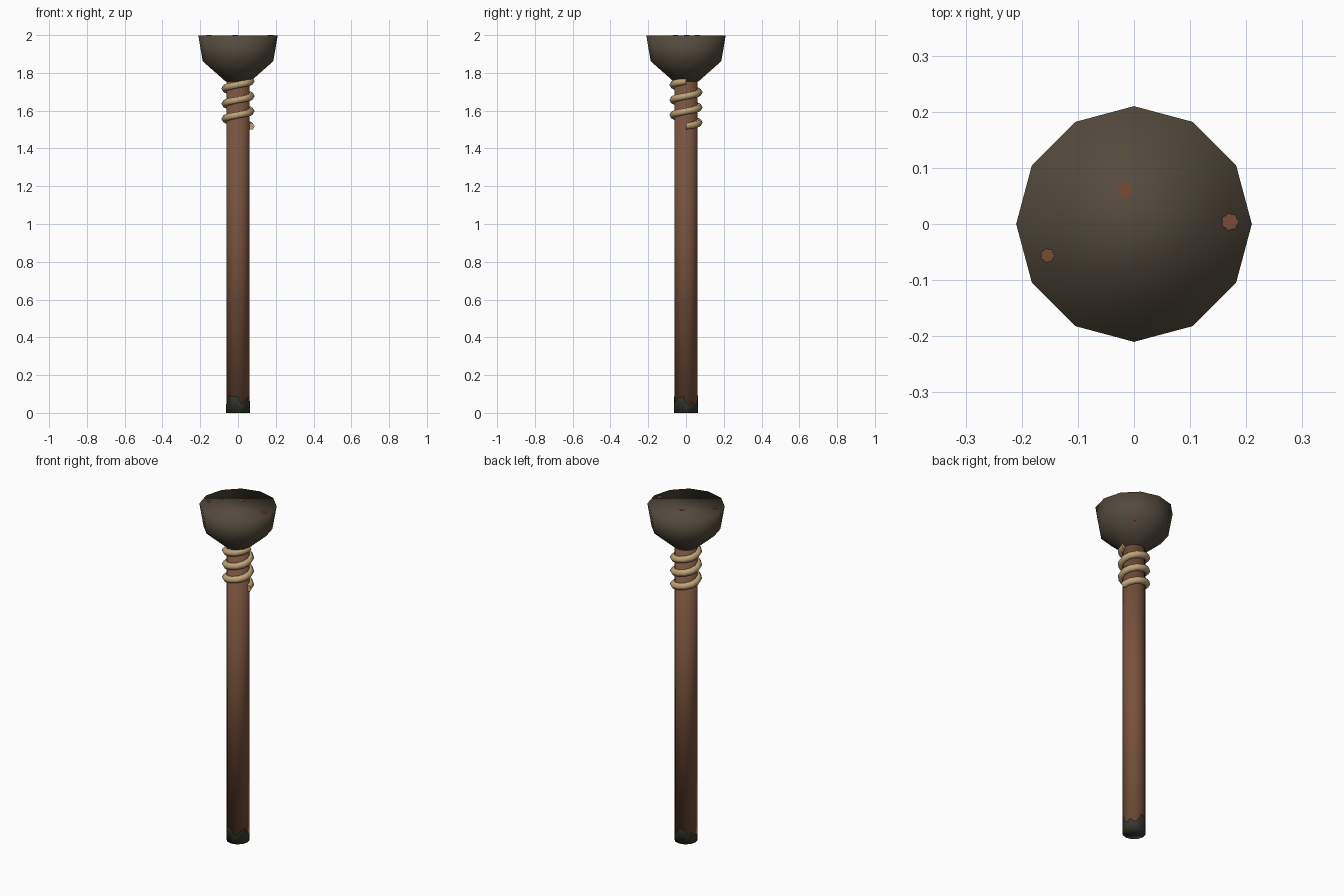
import bpy, bmesh, math, random
from mathutils import Vector, Matrix

if "Cube" in bpy.data.objects:
    bpy.data.objects.remove(bpy.data.objects["Cube"])

random.seed(4)
SIDES = 12


def material(name, rgb):
    m = bpy.data.materials.new(name)
    m.diffuse_color = (*rgb, 1)
    m.use_nodes = True
    m.node_tree.nodes["Principled BSDF"].inputs["Base Color"].default_value = m.diffuse_color
    return m


wood = material("brown wood", (0.19, 0.085, 0.046))
iron = material("dark iron", (0.088, 0.069, 0.046))
rope = material("tan rope", (0.52, 0.37, 0.185))
rust = material("rust", (0.19, 0.07, 0.035))
char = material("charred wood", (0.04, 0.04, 0.031))


def finish(name, bm, mat, smooth=True):
    bmesh.ops.recalc_face_normals(bm, faces=bm.faces[:])
    mesh = bpy.data.meshes.new(name)
    bm.to_mesh(mesh)
    bm.free()
    mesh.materials.append(mat)
    mesh.polygons.foreach_set("use_smooth", [smooth] * len(mesh.polygons))
    obj = bpy.data.objects.new(name, mesh)
    bpy.context.collection.objects.link(obj)
    return obj


def skin(bm, rings):
    """Join rings of vertices into a tube closed at both ends."""
    n = len(rings[0])
    for a, b in zip(rings, rings[1:]):
        for i in range(n):
            j = (i + 1) % n
            bm.faces.new((a[i], a[j], b[j], b[i]))
    bm.faces.new(rings[0][::-1])
    bm.faces.new(rings[-1])


def lathe(name, profile, mat):
    bm = bmesh.new()
    rings = []
    for r, z in profile:
        rings.append([bm.verts.new((r * math.cos(math.tau * i / SIDES),
                                    r * math.sin(math.tau * i / SIDES), z))
                      for i in range(SIDES)])
    skin(bm, rings)
    return finish(name, bm, mat)


# Shaft and metal bowl, shaded softly across their rims
lathe("handle", [(0.062, 0.003), (0.062, 1.78)], wood)
lathe("bowl", [(0.066, 1.755), (0.187, 1.862), (0.21, 1.998)], iron)

# Charred skin with a ragged upper edge around the foot
bm = bmesh.new()
low, high = [], []
count = SIDES * 2
for i in range(count):
    a = math.tau * i / count
    r = 0.0635 * (1 if i % 2 == 0 else math.cos(math.pi / SIDES))
    h = random.uniform(0.035, 0.1)
    low.append(bm.verts.new((r * math.cos(a), r * math.sin(a), 0)))
    high.append(bm.verts.new((r * math.cos(a), r * math.sin(a), h)))
for i in range(count):
    j = (i + 1) % count
    bm.faces.new((low[i], low[j], high[j], high[i]))
bm.faces.new(low[::-1])
finish("charred_foot", bm, char)

# Rope wound three turns below the bowl
TURNS, STEPS, TUBE, COIL = 3, 12, 0.02, 0.068
bm = bmesh.new()
rings = []
for s in range(TURNS * STEPS + 1):
    a = math.tau * s / STEPS
    out = Vector((math.cos(a), math.sin(a), 0))
    centre = out * COIL + Vector((0, 0, 1.517 + 0.08 * s / STEPS))
    ring = []
    for k in range(6):
        t = math.tau * k / 6
        ring.append(bm.verts.new(centre + out * (TUBE * math.cos(t))
                                 + Vector((0, 0, TUBE * math.sin(t)))))
    rings.append(ring)
skin(bm, rings)
rope_obj = finish("rope_wrap", bm, rope)
for p in rope_obj.data.polygons:
    p.use_smooth = len(p.vertices) == 4


# Small ragged rust plates on the bowl
def rust_spot(name, pos, normal, radius):
    bm = bmesh.new()
    turn = Vector(normal).to_track_quat('Z', 'Y').to_matrix().to_4x4()
    place = Matrix.Translation(pos) @ turn
    n = 14
    radii = [radius * (1 if i % 2 else 0.84) for i in range(n)]
    rings = [[bm.verts.new(place @ Vector((r * math.cos(math.tau * i / n),
                                           r * math.sin(math.tau * i / n), z)))
              for i, r in enumerate(radii)] for z in (-0.002, 0.002)]
    skin(bm, rings)
    finish(name, bm, rust, False)


for i, (x, y, r) in enumerate([(-0.016, 0.06, 0.015), (0.171, 0.004, 0.016),
                               (-0.154, -0.056, 0.013)]):
    rust_spot(f"rim_rust_{i + 1}", (x, y, 1.998), (0, 0, 1), r)

a = math.radians(45)
slope = Vector((0.107 * math.cos(a), 0.107 * math.sin(a), -0.117))
d = 0.153
rust_spot("side_rust", (d * math.cos(a) - 0.011, d * math.sin(a) + 0.011, 1.836),
          slope, 0.014)
